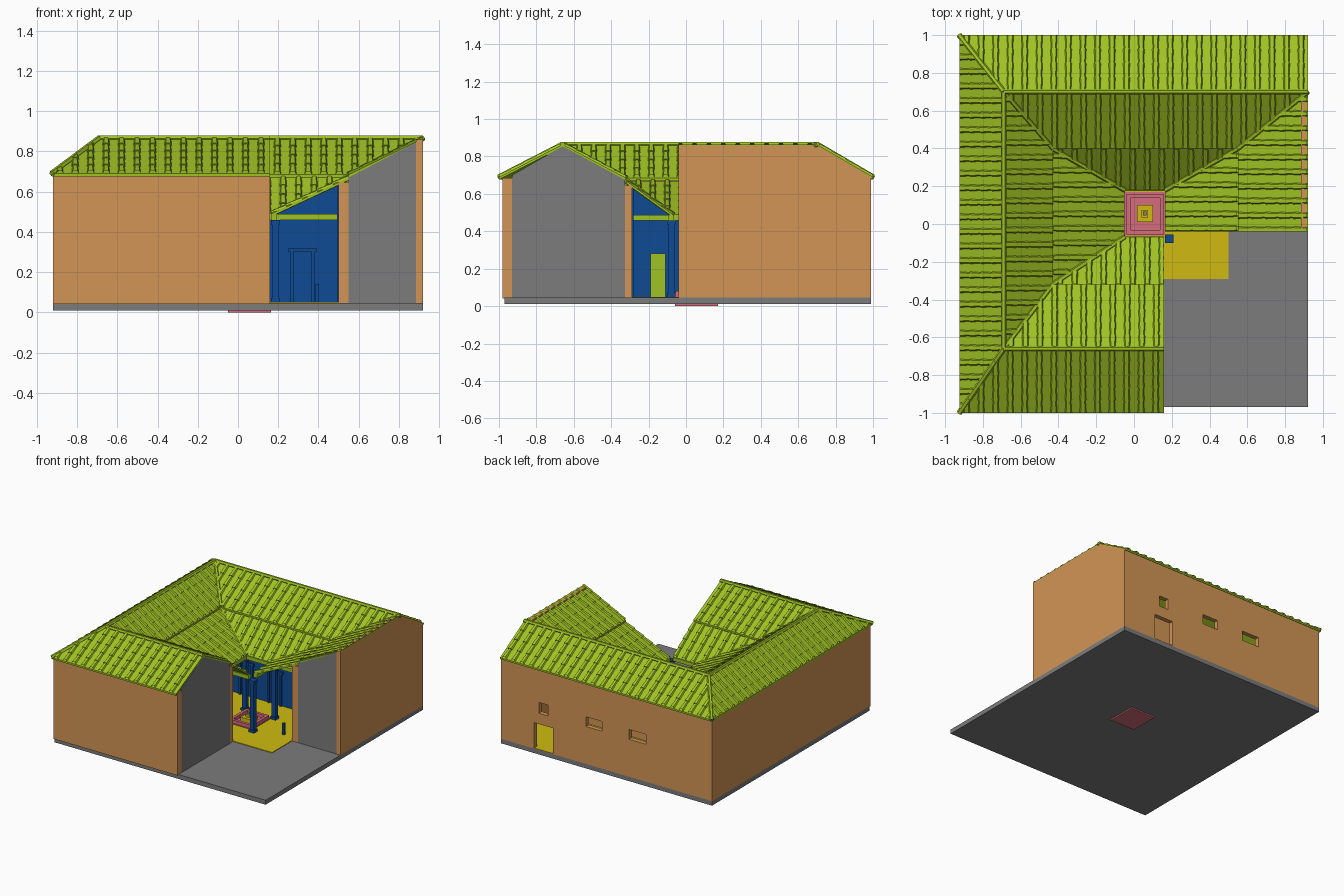
import bpy
import bmesh
import math
from mathutils import Vector

cube = bpy.data.objects.get("Cube")
if cube:
    bpy.data.objects.remove(cube, do_unlink=True)


def material(name, rgb):
    m = bpy.data.materials.new(name)
    m.use_nodes = True
    m.diffuse_color = (*rgb, 1)
    m.node_tree.nodes["Principled BSDF"].inputs["Base Color"].default_value = (*rgb, 1)
    return m


GREEN = material("tile green", (0.35, 0.54, 0.017))
ORANGE = material("wall orange", (0.65, 0.30, 0.09))
GRAY = material("stone gray", (0.2, 0.2, 0.2))
BLUE = material("interior blue", (0.005, 0.07, 0.30))
YELLOW = material("floor yellow", (0.63, 0.5, 0.006))
PINK = material("basin pink", (0.66, 0.15, 0.2))


def finish(name, bm, mat):
    bmesh.ops.recalc_face_normals(bm, faces=bm.faces)
    me = bpy.data.meshes.new(name)
    bm.to_mesh(me)
    bm.free()
    me.materials.append(mat)
    ob = bpy.data.objects.new(name, me)
    bpy.context.collection.objects.link(ob)
    return ob


def add_prism(bm, points, offset):
    """Extrude a 3D polygon along an offset vector."""
    face = bm.faces.new([bm.verts.new(p) for p in points])
    ext = bmesh.ops.extrude_face_region(bm, geom=[face], use_keep_orig=True)
    moved = [g for g in ext["geom"] if isinstance(g, bmesh.types.BMVert)]
    bmesh.ops.translate(bm, verts=moved, vec=offset)


def add_box(bm, x, y, z):
    base = [(x[0], y[0], z[0]), (x[1], y[0], z[0]), (x[1], y[1], z[0]), (x[0], y[1], z[0])]
    add_prism(bm, base, (0, 0, z[1] - z[0]))


def boxes(name, mat, *specs):
    bm = bmesh.new()
    for s in specs:
        add_box(bm, *s)
    return finish(name, bm, mat)


def prism(name, mat, points, offset):
    bm = bmesh.new()
    add_prism(bm, points, offset)
    return finish(name, bm, mat)


# Key lines of the plan
W, E, S, N = -0.92, 0.92, -0.98, 0.99
CUT_X, CUT_Y = 0.16, -0.04
AW, AE, AS, AN = -0.42, 0.50, -0.29, 0.40
FLOOR, EAVE, RIDGE, MID, LOW = 0.05, 0.69, 0.865, 0.685, 0.49
T = 0.035

# Base slab and floors
boxes("base_slab", GRAY, ((W, E), (-0.97, N), (0.01, 0.045)))
boxes("floors", YELLOW,
      ((W + T, CUT_X - T), (S + T, AS), (0.04, FLOOR)),
      ((W + T, AE), (AS, N - T), (0.04, FLOOR)),
      ((AE, E - T), (CUT_Y + T, N - T), (0.04, FLOOR)),
      ((0.467, 0.63), (N - T, N - 0.002), (0.04, FLOOR)))

# Outer walls
wall = (0.04, EAVE - 0.005)
boxes("west_wall", ORANGE, ((W, W + T), (S, N), wall))
boxes("front_wall", ORANGE, ((W, CUT_X), (S, S + 0.05), wall))
prism("east_wall", ORANGE,
      [(E - T, y, z) for y, z in ((CUT_Y, 0.04), (N, 0.04), (N, EAVE),
                                  (0.7, RIDGE - 0.005), (CUT_Y, RIDGE - 0.005))], (T, 0, 0))

# Back wall with door and three windows cut through
back = boxes("back_wall", ORANGE, ((W, E), (N - T, N), wall))
holes = ((0.467, 0.63, FLOOR, 0.25), (0.51, 0.59, 0.335, 0.42),
         (0.04, 0.18, 0.34, 0.417), (-0.345, -0.197, 0.34, 0.417))
cutter = boxes("opening_cutter", ORANGE, *[((a, b), (N - 0.1, N + 0.1), (c, d)) for a, b, c, d in holes])
cutter.hide_render = True
mod = back.modifiers.new("openings", "BOOLEAN")
mod.operation = "DIFFERENCE"
mod.solver = "EXACT"
mod.object = cutter
bpy.context.view_layer.update()
cut_mesh = bpy.data.meshes.new_from_object(back.evaluated_get(bpy.context.evaluated_depsgraph_get()))
back.modifiers.clear()
back.data = cut_mesh
bpy.data.objects.remove(cutter, do_unlink=True)

# Inner walls round the courtyard, with blue lining
tall = (0.04, 0.645)
boxes("courtyard_walls", ORANGE,
      ((AE, AE + 0.05), (CUT_Y, AN), tall), ((AW - T, CUT_X), (AS - T, AS), tall),
      ((AW - T, AW), (AS, AN), tall), ((AW - T, AE + 0.05), (AN, AN + T), tall))
lin, high = 0.008, (FLOOR, 0.635)
boxes("courtyard_lining", BLUE,
      ((AE - lin, AE), (CUT_Y + 0.01, AN), high), ((AW, CUT_X - 0.01), (AS, AS + lin), high),
      ((AW, AW + lin), (AS, AN), high), ((AW, AE), (AN - lin, AN), high))

# Gray walls closing the cut-open wings
prism("east_wing_section", GRAY,
      [(x, CUT_Y, z) for x, z in ((AE + 0.05, 0.04), (E - T, 0.04), (E - T, 0.845), (AE + 0.05, 0.67))],
      (0, T, 0))
prism("front_wing_section", GRAY,
      [(CUT_X, y, z) for y, z in ((S + 0.05, 0.04), (AS - T, 0.04), (AS - T, 0.675),
                                  (-0.66, 0.855), (S + 0.05, 0.7))], (-T, 0, 0))


# Roof panels: a sheet plus rows of tapered cover tiles, clipped to the outline
def roof_panel(name, top, bottom, z_top, z_bot, step=0.077, tile=0.09):
    a, b = [Vector((*p, z_top)) for p in top]
    d, c = [Vector((*p, z_bot)) for p in bottom]
    outline = [a, b, c, d]
    u = (b - a).normalized()
    down = (d - a) - u * (d - a).dot(u)
    length = down.length
    down.normalize()
    n = u.cross(down)
    if n.z < 0:
        n = -n
    bm = bmesh.new()
    lo = min((p - a).dot(u) for p in outline)
    hi = max((p - a).dot(u) for p in outline)
    rows = max(1, math.ceil(length / tile))
    span = length / rows
    for i in range(int((hi - lo) / step) + 1):
        origin = a + u * (lo + (i + 0.5) * step)
        for k in range(rows):
            rings = []
            for dist, r, h in ((k * span, 0.015, 0.011), ((k + 1) * span, 0.02, 0.017)):
                rings.append([bm.verts.new(origin + down * dist + u * (r * s) + n * (h * t))
                              for s, t in ((-1, -0.2), (-0.6, 0.8), (0.6, 0.8), (1, -0.2))])
            for j in range(3):
                bm.faces.new((rings[0][j], rings[0][j + 1], rings[1][j + 1], rings[1][j]))
            bm.faces.new(rings[1])
    middle = sum(outline, Vector()) / 4
    for p, q in zip(outline, outline[1:] + outline[:1]):
        side = (q - p).cross(Vector((0, 0, 1)))
        if side.dot(middle - p) > 0:
            side = -side
        bmesh.ops.bisect_plane(bm, geom=bm.verts[:] + bm.edges[:] + bm.faces[:],
                               plane_co=p, plane_no=side, clear_outer=True)
    add_prism(bm, outline, (0, 0, -0.014))
    finish(name, bm, GREEN)


nw, ne, sw, se = (-0.69, 0.70), (E, 0.70), (-0.69, -0.66), (CUT_X, -0.66)
mnw, mne, msw, mse = (-0.43, 0.40), (0.55, 0.40), (-0.43, -0.32), (CUT_X, -0.32)
lnw, lne, lsw, lse = (-0.05, 0.18), (0.165, 0.18), (-0.05, -0.07), (CUT_X, -0.07)
onw, one, osw, ose = (-0.925, 1.0), (E, 1.0), (-0.925, -1.0), (CUT_X, -1.0)
e_top, e_mid, e_low = (E, CUT_Y), (0.55, CUT_Y), (0.165, CUT_Y)
LAP = MID - 0.015
for name, top, bottom, zt, zb in (
        ("back_outer_roof", (nw, ne), (onw, one), RIDGE, EAVE),
        ("west_outer_roof", (nw, sw), (onw, osw), RIDGE, EAVE),
        ("front_outer_roof", (sw, se), (osw, ose), RIDGE, EAVE),
        ("back_inner_roof", (nw, ne), (mnw, mne), RIDGE, MID),
        ("west_inner_roof", (nw, sw), (mnw, msw), RIDGE, MID),
        ("front_inner_roof", (sw, se), (msw, mse), RIDGE, MID),
        ("east_inner_roof", (ne, e_top), (mne, e_mid), RIDGE, MID),
        ("back_court_roof", (mnw, mne), (lnw, lne), LAP, LOW),
        ("west_court_roof", (mnw, msw), (lnw, lsw), LAP, LOW),
        ("front_court_roof", (msw, mse), (lsw, lse), LAP, LOW),
        ("east_court_roof", (mne, e_mid), (lne, e_low), LAP, LOW)):
    roof_panel(name, top, bottom, zt, zb)

# Six-sided cap tiles along ridges and hips
bm = bmesh.new()
for p, q, zp, zq in ((nw, ne, RIDGE, RIDGE), (nw, sw, RIDGE, RIDGE), (sw, se, RIDGE, RIDGE),
                     (nw, onw, RIDGE, EAVE), (sw, osw, RIDGE, EAVE),
                     (nw, mnw, RIDGE, MID), (ne, mne, RIDGE, MID), (sw, msw, RIDGE, MID),
                     (mnw, lnw, LAP, LOW), (mne, lne, LAP, LOW), (msw, lsw, LAP, LOW)):
    a, b = Vector((*p, zp)), Vector((*q, zq))
    side = (b - a).cross(Vector((0, 0, 1))).normalized()
    up = side.cross(b - a).normalized()
    ring = [a + (side * math.cos(k * math.pi / 3) + up * math.sin(k * math.pi / 3)) * 0.015 for k in range(6)]
    add_prism(bm, ring, b - a)
finish("ridge_caps", bm, GREEN)

# Courtyard beams
bz = (0.458, 0.488)
boxes("courtyard_beams", GREEN,
      ((AW, AE), (0.175, 0.205), bz), ((-0.08, -0.05), (AS, AN), bz),
      ((AW, CUT_X), (-0.095, -0.065), bz), ((0.165, 0.195), (CUT_Y, AN), bz))

# Four columns with base and capital
for name, x, y in (("front_east", 0.187, -0.078), ("front_west", -0.07, -0.078),
                   ("back_east", 0.187, 0.19), ("back_west", -0.07, 0.19)):
    boxes(name + "_column", BLUE, *[((x - r, x + r), (y - r, y + r), (a, b)) for r, a, b in
                                    ((0.023, FLOOR, 0.07), (0.016, 0.07, 0.435), (0.023, 0.435, 0.458))])
boxes("small_post", BLUE, ((0.385, 0.402), (0.0, 0.017), (FLOOR, 0.14)))

# Green panelled door and blue door frames on the courtyard walls
dx = AW + lin
boxes("green_door", GREEN, ((dx, dx + 0.009), (-0.19, -0.11), (FLOOR, 0.28)),
      *[((dx, dx + 0.016), (y, y + 0.022), (z, z + 0.085)) for y in (-0.18, -0.142) for z in (0.07, 0.175)])
for i, x in enumerate((-0.2, 0.05, 0.32)):
    y = (AN - lin - 0.012, AN - lin)
    boxes("door_frame_%d" % (i + 1), BLUE, ((x - 0.06, x - 0.045), y, (FLOOR, 0.3)),
          ((x + 0.045, x + 0.06), y, (FLOOR, 0.3)), ((x - 0.07, x + 0.07), y, (0.3, 0.32)))

# Central basin with stepped rim, pedestal and spout
bx, by = (-0.04, 0.16), (-0.055, 0.16)
boxes("basin", PINK, ((-0.05, 0.165), (-0.06, 0.17), (0, 0.055)),
      ((bx[0], bx[1]), (by[0], by[0] + 0.022), (0.05, 0.08)), ((bx[0], bx[1]), (by[1] - 0.022, by[1]), (0.05, 0.08)),
      ((bx[0], bx[0] + 0.022), (by[0], by[1]), (0.05, 0.08)), ((bx[1] - 0.022, bx[1]), (by[0], by[1]), (0.05, 0.08)))
boxes("basin_pedestal", YELLOW, ((0.015, 0.1), (0.01, 0.1), (0.05, 0.085)),
      ((0.04, 0.075), (0.035, 0.075), (0.085, 0.105)))
boxes("basin_spout", GRAY, ((0.048, 0.067), (0.045, 0.065), (0.105, 0.125)))
